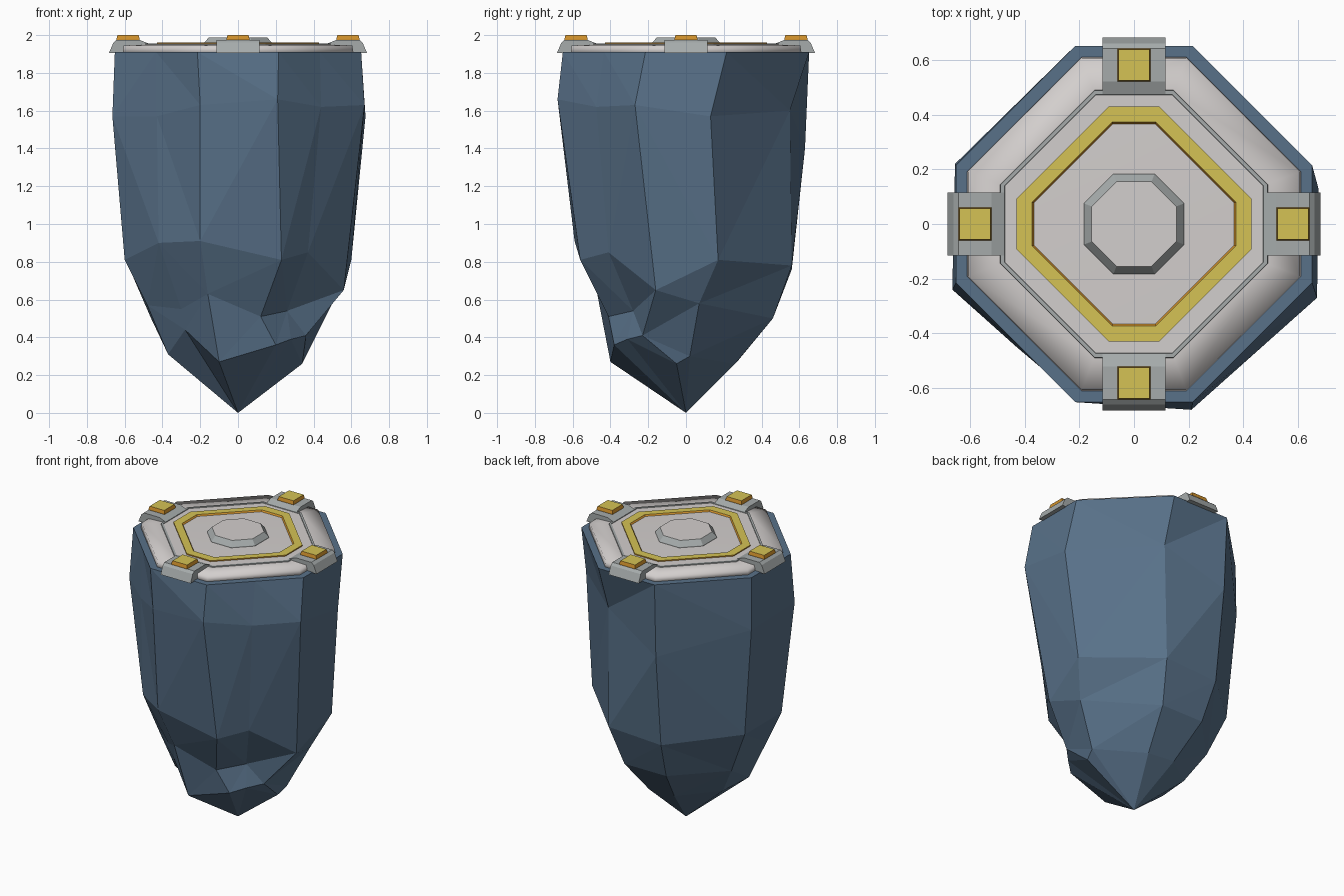
import bpy, bmesh, math
from mathutils import Matrix

if "Cube" in bpy.data.objects:
    bpy.data.objects.remove(bpy.data.objects["Cube"])


def material(name, r, g, b):
    m = bpy.data.materials.new(name)
    m.diffuse_color = (r, g, b, 1)
    m.use_nodes = True
    m.node_tree.nodes["Principled BSDF"].inputs["Base Color"].default_value = m.diffuse_color
    return m


ROCK = material("slate blue rock", .098, .165, .25)
WHITE = material("warm white panel", .65, .62, .61)
STEEL = material("grey steel", .38, .41, .41)
YELLOW = material("yellow", .66, .54, .09)
GOLD = material("dark gold", .62, .28, .025)


def finish(name, bm, mats, rule=None, smooth=False):
    bmesh.ops.recalc_face_normals(bm, faces=bm.faces)
    for f in bm.faces:
        f.smooth = smooth
        if rule:
            f.material_index = rule(f)
    me = bpy.data.meshes.new(name)
    bm.to_mesh(me)
    bm.free()
    for m in mats:
        me.materials.append(m)
    ob = bpy.data.objects.new(name, me)
    bpy.context.collection.objects.link(ob)
    return ob


def octagon(a, b, z):
    """Octagon with flat sides at distance a and corners at half width b."""
    return [(b, -a, z), (a, -b, z), (a, b, z), (b, a, z),
            (-b, a, z), (-a, b, z), (-a, -b, z), (-b, -a, z)]


def loft(rings, cap_start=True, cap_end=True, closed=False):
    bm = bmesh.new()
    vs = [[bm.verts.new(p) for p in r] for r in rings]
    n = len(vs[0])
    pairs = list(zip(vs, vs[1:])) + ([(vs[-1], vs[0])] if closed else [])
    for lo, hi in pairs:
        for i in range(n):
            j = (i + 1) % n
            bm.faces.new((lo[i], lo[j], hi[j], hi[i]))
    if cap_start and not closed:
        bm.faces.new(vs[0])
    if cap_end and not closed:
        bm.faces.new(vs[-1])
    return bm, vs


def is_side(f):
    return int(abs(f.normal.z) < .85)


# Rock: edge profiles running from below the rim towards the tip
profiles = [
    [(.21, -.68, 1.66), (.23, -.56, .81), (.12, -.41, .51), (.20, -.38, .36)],
    [(.44, -.475, 1.62), (.37, -.41, .85), (.26, -.28, .54), (.28, -.31, .39)],
    [(.67, -.27, 1.63), (.56, -.16, .65), (.36, -.23, .41), (.34, -.05, .26)],
    [(.675, .13, 1.57), (.60, .17, .81), (.50, .07, .58), (.36, .02, .30)],
    [(.21, .55, 1.60), (.20, .56, .78), (.15, .46, .50), (.10, .26, .26)],
    [(-.21, .63, 1.40), (-.20, .56, .76), (-.17, .46, .50), (-.10, .27, .27)],
    [(-.655, .22, 1.55), (-.59, .20, .80), (-.46, .16, .50), (-.34, .08, .30)],
    [(-.665, -.24, 1.57), (-.60, -.19, .81), (-.48, -.20, .57), (-.37, -.16, .31)],
    [(-.43, -.45, 1.57), (-.42, -.44, .90), (-.30, -.33, .55), (-.28, -.30, .44)],
    [(-.20, -.645, 1.63), (-.20, -.59, .91), (-.16, -.47, .63), (-.10, -.40, .27)],
]
rim = octagon(.652, .215, 1.91)
rim.insert(1, (.4335, -.4335, 1.91))
rim.insert(8, (-.4335, -.4335, 1.91))
bm, vs = loft([rim] + [list(r) for r in zip(*profiles)], cap_end=False)
tip = bm.verts.new((0, 0, 0))
for i in range(10):
    bm.faces.new((vs[-1][i], vs[-1][(i + 1) % 10], tip))
bmesh.ops.triangulate(bm, faces=[f for f in bm.faces if len(f.verts) == 4])
finish("rock_body", bm, [ROCK])

# Outer deck, softly shaded towards its edge
bm, _ = loft([octagon(.612, .192, 1.90), octagon(.605, .19, 1.945),
              octagon(.485, .145, 1.95)])
finish("outer_deck", bm, [WHITE], smooth=True)

# Steel trim around the centre deck
bm, _ = loft([octagon(.492, .146, 1.94), octagon(.488, .145, 1.956),
              octagon(.474, .14, 1.956), octagon(.47, .139, 1.94)], closed=True)
finish("deck_trim", bm, [STEEL])

# Centre deck with a shallow recess inside the yellow ring
bm, _ = loft([octagon(.472, .14, 1.93), octagon(.472, .14, 1.9525),
              octagon(.39, .082, 1.9525), octagon(.37, .079, 1.944)])
finish("centre_deck", bm, [WHITE])

# Yellow ring with dark gold walls
bm, _ = loft([octagon(.43, .092, 1.945), octagon(.43, .092, 1.96),
              octagon(.373, .08, 1.96), octagon(.36, .077, 1.943)], closed=True)
finish("yellow_ring", bm, [YELLOW, GOLD], is_side)

# Central knob
bm, _ = loft([octagon(.185, .077, 1.94), octagon(.182, .075, 1.955),
              octagon(.155, .064, 1.988)], cap_end=False)
finish("centre_knob", bm, [STEEL])
bm, _ = loft([octagon(.156, .0645, 1.98), octagon(.155, .064, 1.988)])
finish("knob_cap", bm, [WHITE])

# Four clamps with yellow studs
clamp_profile = [(.683, 1.905), (.66, 1.96), (.642, 1.975), (.522, 1.975),
                 (.475, 1.956), (.455, 1.91)]
for k, side in enumerate(("right", "back", "left", "front")):
    turn = Matrix.Rotation(k * math.pi / 2, 4, 'Z')
    bm, _ = loft([[(r, w, z) for r, z in clamp_profile] for w in (-.115, .115)])
    bm.transform(turn)
    finish(side + "_clamp", bm, [STEEL])
    bm, _ = loft([[(.582 + sx * s, sy * s, z) for sx, sy in
                   ((-1, -1), (1, -1), (1, 1), (-1, 1))]
                  for s, z in ((.061, 1.965), (.061, 1.98), (.056, 2.0))])
    bm.transform(turn)
    finish(side + "_stud", bm, [YELLOW, GOLD], is_side)
